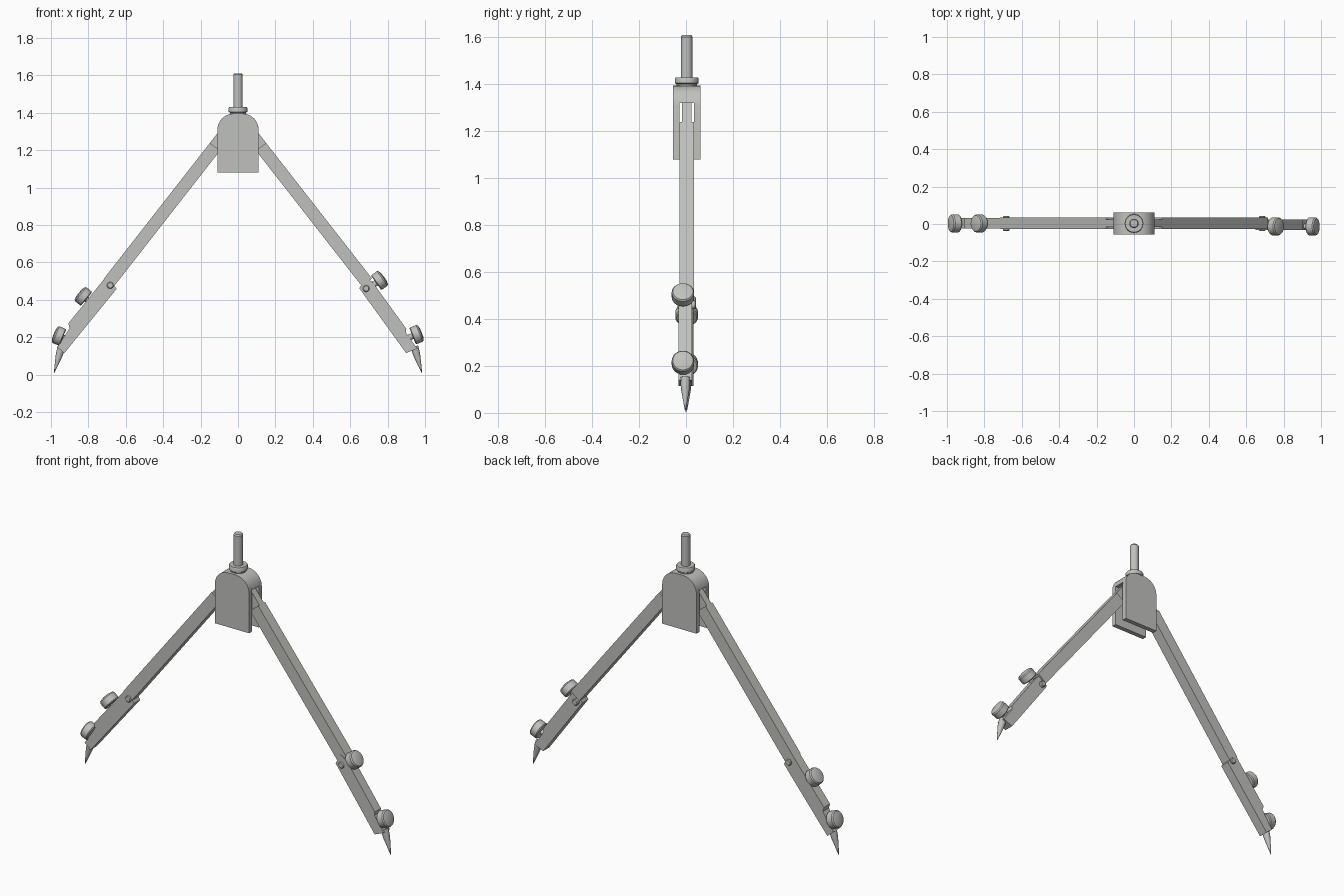
import bpy, bmesh, math
from mathutils import Vector, Matrix

cube = bpy.data.objects.get("Cube")
if cube:
    bpy.data.objects.remove(cube, do_unlink=True)

# One metal colour for the whole tool
metal = bpy.data.materials.new("satin grey metal")
metal.use_nodes = True
colour = (0.53, 0.53, 0.51, 1)
metal.diffuse_color = colour
metal.node_tree.nodes["Principled BSDF"].inputs["Base Color"].default_value = colour
YC = 0.003


def finish(name, bm, smooth=False, bevel=0):
    bmesh.ops.recalc_face_normals(bm, faces=bm.faces)
    mesh = bpy.data.meshes.new(name)
    bm.to_mesh(mesh)
    bm.free()
    mesh.materials.append(metal)
    ob = bpy.data.objects.new(name, mesh)
    bpy.context.collection.objects.link(ob)
    if bevel:
        mod = ob.modifiers.new("edge", "BEVEL")
        mod.width, mod.segments, mod.limit_method = bevel, 2, "ANGLE"
    if smooth:
        bpy.ops.object.select_all(action="DESELECT")
        ob.select_set(True)
        bpy.context.view_layer.objects.active = ob
        bpy.ops.object.shade_smooth_by_angle(angle=math.radians(35))
    return ob


def prism(name, outline, y0, y1, **kw):
    """Extrude an x-z outline from y0 to y1."""
    bm = bmesh.new()
    face = bm.faces.new([bm.verts.new((x, y0, z)) for x, z in outline])
    new = bmesh.ops.extrude_face_region(bm, geom=[face])["geom"]
    bmesh.ops.translate(bm, vec=(0, y1 - y0, 0),
                        verts=[v for v in new if isinstance(v, bmesh.types.BMVert)])
    return finish(name, bm, **kw)


def lathe(name, profile, base, axis, steps=28):
    """Spin (radius, height) points around an axis from a base point."""
    bm = bmesh.new()
    verts = [bm.verts.new((r, 0, h)) for r, h in profile]
    edges = [bm.edges.new(pair) for pair in zip(verts, verts[1:])]
    bmesh.ops.spin(bm, geom=verts + edges, cent=(0, 0, 0), axis=(0, 0, 1),
                   angle=math.tau, steps=steps)
    bmesh.ops.remove_doubles(bm, verts=bm.verts, dist=1e-5)
    turn = Vector(axis).to_track_quat("Z", "Y").to_matrix().to_4x4()
    bm.transform(Matrix.Translation(base) @ turn)
    return finish(name, bm, smooth=True)


class Frame:
    """Measure along (u) and outward across (v) a leg on one side."""
    def __init__(self, side, origin, degrees):
        a = math.radians(degrees)
        self.o = Vector((side * origin[0], origin[1]))
        self.d = Vector((side * math.cos(a), -math.sin(a)))
        self.n = Vector((side * math.sin(a), math.cos(a)))

    def at(self, u, v):
        return self.o + self.d * u + self.n * v

    def outline(self, pts):
        return [self.at(*p) for p in pts]


def box(u0, u1, v0, v1):
    return [(u0, v0), (u1, v0), (u1, v1), (u0, v1)]


# Forked head: two plates joined by a rounded bridge
W, TOP, R = 0.11, 1.395, 0.085
arch = [(sx * (W - R + R * math.cos(a)), TOP - R + R * math.sin(a))
        for sx, angles in ((1, range(7)), (-1, range(6, -1, -1)))
        for a in [math.radians(15 * i) for i in angles]]
plate = [(W, 1.08)] + arch + [(-W, 1.08)]
bridge = [(W, 1.32)] + [p for p in arch if p[1] > 1.321] + [(-W, 1.32)]
prism("head_front_plate", plate, YC - 0.058, YC - 0.031, smooth=True)
prism("head_back_plate", plate, YC + 0.031, YC + 0.058, smooth=True)
prism("head_bridge", bridge, YC - 0.031, YC + 0.031, smooth=True)

# Handle and collar
lathe("collar", [(0, 0), (0.042, 0), (0.044, 0.008), (0.05, 0.012), (0.05, 0.032),
                 (0.047, 0.037), (0, 0.037)], (0, YC, TOP - 0.002), (0, 0, 1))
lathe("handle", [(0, 0), (0.025, 0), (0.025, 0.183), (0.02, 0.19), (0, 0.19)],
      (0, YC, 1.42), (0, 0, 1))

KNOB = [(0, -0.026), (0.043, -0.026), (0.048, -0.021), (0.048, 0.014),
        (0.043, 0.021), (0.025, 0.026), (0, 0.027)]


def knob(name, frame, u, v, y, axis):
    """Thumb screw with a shaft reaching into the arm."""
    c = frame.at(u, v)
    pos, ax = (c.x, y, c.y), (axis.x, 0, axis.y)
    lathe(name, KNOB, pos, ax)
    lathe(name + "_shaft", [(0, -0.07), (0.016, -0.07), (0.016, -0.02), (0, -0.02)],
          pos, ax, 16)


# Each side: name, direction, pin, arm angle, outline, knob places, arm and knob depth
SIDES = [
    ("left", 1, (0.685, 0.46), 54.1,
     [(-0.022, -0.029), (-0.05, 0.03), (-0.01, 0.048), (0.30, 0.048),
      (0.315, 0.034), (0.42, 0.033), (0.405, -0.029)],
     (0.007, 0.087), (0.358, 0.077), -0.003, -0.013),
    ("right", -1, (0.683, 0.477), 50.4,
     [(-0.006, -0.038), (-0.035, 0.047), (0.30, 0.043), (0.315, 0.021),
      (0.436, 0.008), (0.436, -0.042)],
     (0.137, 0.077), (0.384, 0.042), YC, YC),
]
for label, side, pin, angle, outline, k1, k2, ya, yk in SIDES:
    # Straight upper leg with a thin tongue held by the head
    leg = Frame(side, (0.123, 1.218), 52)
    prism(label + "_leg", leg.outline(box(0, 0.92, -0.034, 0.034)),
          YC - 0.031, YC + 0.031)
    prism(label + "_tongue", leg.outline(box(-0.11, 0.03, -0.034, 0.034)),
          YC - 0.02, YC + 0.02)

    # Hinged lower arm and its pin
    arm = Frame(side, pin, angle)
    prism(label + "_arm", arm.outline(outline), ya - 0.028, ya + 0.028)
    lathe(label + "_hinge_pin", [(0, -0.04), (0.014, -0.04), (0.018, -0.035),
                                 (0.018, 0.035), (0.014, 0.04), (0, 0.04)],
          (side * pin[0], YC, pin[1]), (0, 1, 0), 20)

    # Thumb screws, the lower one square to the needle
    knob(label + "_upper_knob", arm, *k1, yk, arm.n)
    tilt = math.radians(22)
    knob(label + "_lower_knob", arm, *k2, yk,
         Vector((side * math.cos(tilt), math.sin(tilt))))

    # Steel needle point
    start, tip = Vector((side * 0.943, ya, 0.15)), Vector((side * 0.985, ya, 0.002))
    length = (tip - start).length
    lathe(label + "_needle", [(0, 0), (0.021, 0), (0.019, length * 0.3),
                              (0.008, length * 0.72), (0, length)],
          start, tip - start, 20)
